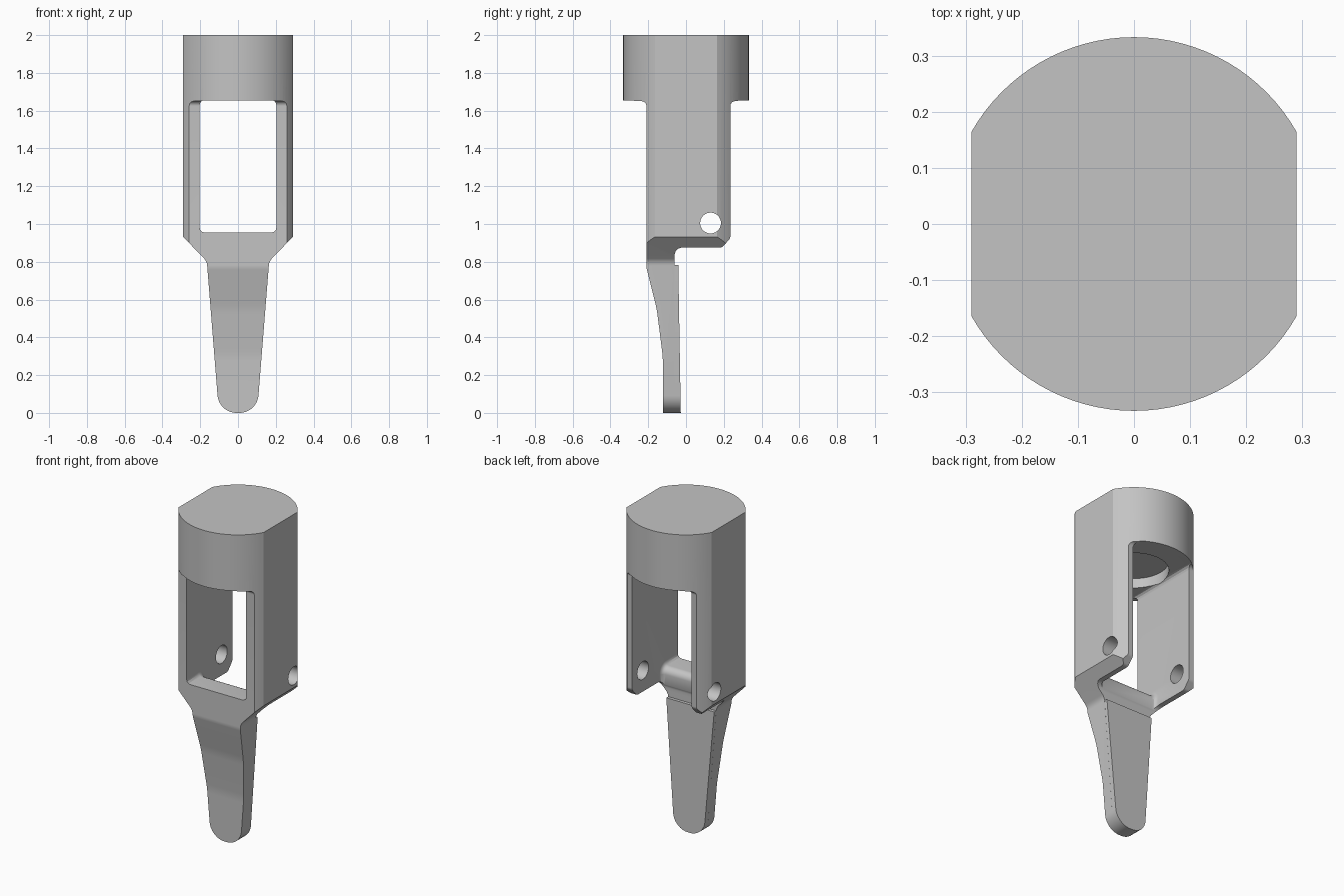
import bpy, bmesh, math
from mathutils import Vector

cube = bpy.data.objects.get("Cube")
if cube:
    bpy.data.objects.remove(cube, do_unlink=True)

grey = bpy.data.materials.new("plain grey")
grey.use_nodes = True
grey.diffuse_color = (0.55, 0.55, 0.55, 1)
grey.node_tree.nodes["Principled BSDF"].inputs["Base Color"].default_value = grey.diffuse_color


def rounded(points, steps=8):
    """Outline whose corners (a, b, radius) become arcs."""
    out = []
    for i, p in enumerate(points):
        c = Vector(p[:2])
        if len(p) < 3:
            out.append(c)
            continue
        u = (Vector(points[i - 1][:2]) - c).normalized()
        v = (Vector(points[(i + 1) % len(points)][:2]) - c).normalized()
        half = u.angle(v) / 2
        centre = c + (u + v).normalized() * p[2] / math.sin(half)
        start = c + u * p[2] / math.tan(half) - centre
        end = c + v * p[2] / math.tan(half) - centre
        for k in range(steps + 1):
            t = k / steps
            out.append(centre + (start.lerp(end, t)).normalized() * p[2])
    return out


def prism(name, outline, axis, lo, hi):
    """Extrude a 2D outline along x, y or z."""
    place = {"x": lambda p, d: (d, p[0], p[1]),
             "y": lambda p, d: (p[0], d, p[1]),
             "z": lambda p, d: (p[0], p[1], d)}[axis]
    bm = bmesh.new()
    a = [bm.verts.new(place(p, lo)) for p in outline]
    b = [bm.verts.new(place(p, hi)) for p in outline]
    bm.faces.new(a)
    bm.faces.new(b[::-1])
    for i in range(len(a)):
        j = (i + 1) % len(a)
        bm.faces.new((a[i], a[j], b[j], b[i]))
    bmesh.ops.recalc_face_normals(bm, faces=bm.faces)
    mesh = bpy.data.meshes.new(name)
    bm.to_mesh(mesh)
    bm.free()
    mesh.materials.append(grey)
    ob = bpy.data.objects.new(name, mesh)
    bpy.context.collection.objects.link(ob)
    return ob


def activate(ob):
    bpy.ops.object.select_all(action="DESELECT")
    ob.select_set(True)
    bpy.context.view_layer.objects.active = ob


def combine(ob, tool, operation):
    tool.hide_render = True
    activate(ob)
    mod = ob.modifiers.new("cut", "BOOLEAN")
    mod.operation, mod.object, mod.solver = operation, tool, "EXACT"
    bpy.ops.object.modifier_apply(modifier=mod.name)
    bpy.data.objects.remove(tool, do_unlink=True)


def circle(x, y, r, n=48):
    return [(x + r * math.cos(2 * math.pi * i / n), y + r * math.sin(2 * math.pi * i / n))
            for i in range(n)]


def mirrored(half):
    """Complete a right-hand outline running top to bottom."""
    return half + [(-p[0], *p[1:]) for p in reversed(half)]


# Body: a round bar with two flats
R, FLAT = 0.333, 0.29
edge = math.acos(FLAT / R)
arc = [edge + (math.pi - 2 * edge) * i / 32 for i in range(33)]
section = [(R * math.cos(t), R * math.sin(t)) for t in arc + [t + math.pi for t in arc]]
body = prism("forked_body", section, "z", -0.2, 2.0)

# Side silhouette: head, arms and curved tongue
side = [(-0.5, 2.1), (-0.5, 1.65), (-0.21, 1.65, 0.025), (-0.21, 0.77, 0.1),
        (-0.155, 0.55, 0.5), (-0.123, 0.3, 0.5), (-0.12, -0.1), (-0.062, -0.1),
        (-0.06, 0.875, 0.04), (0.19, 0.875, 0.03), (0.235, 0.925, 0.03),
        (0.235, 1.65, 0.025), (0.5, 1.65), (0.5, 2.1)]
combine(body, prism("side_shape", rounded(side), "x", -0.6, 0.6), "INTERSECT")

# Front silhouette: sloped shoulders and tapered tip
tip = (0.101, 0.0, 0.1)
front = mirrored([(0.5, 2.1), (0.5, 1.15), (0.165, 0.802, 0.06), tip])
combine(body, prism("front_shape", rounded(front), "y", -0.6, 0.6), "INTERSECT")

# Opening between the arms, leaving the crossbar
gap = [(-0.6, 0.955), (-0.055, 0.955, 0.04), (-0.055, 0.5), (0.6, 0.5),
       (0.6, 1.655), (-0.6, 1.655)]
opening = prism("opening", rounded(gap), "x", -0.203, 0.203)
activate(opening)
soften = opening.modifiers.new("soften", "BEVEL")
soften.width, soften.segments = 0.025, 3
soften.limit_method, soften.angle_limit = "ANGLE", math.radians(60)
bpy.ops.object.modifier_apply(modifier=soften.name)
combine(body, opening, "DIFFERENCE")

# Shallow bore under the head and pin holes through the arms
combine(body, prism("bore", circle(0, 0, 0.195), "z", 1.6, 1.715), "DIFFERENCE")
combine(body, prism("pin_hole", circle(0.13, 1.005, 0.055), "x", -0.6, 0.6), "DIFFERENCE")

# Pad on the back of the tongue
pad = prism("tongue_pad", rounded(mirrored([(0.163, 0.782), tip])), "y", -0.062, 0.1)
wedge = [(-0.2, -0.1), (-0.2, 0.9), (-0.043, 0.9), (-0.026, -0.1)]
combine(pad, prism("pad_side", wedge, "x", -0.6, 0.6), "INTERSECT")

for ob in (body, pad):
    activate(ob)
    bpy.ops.object.shade_smooth_by_angle(angle=math.radians(30))
